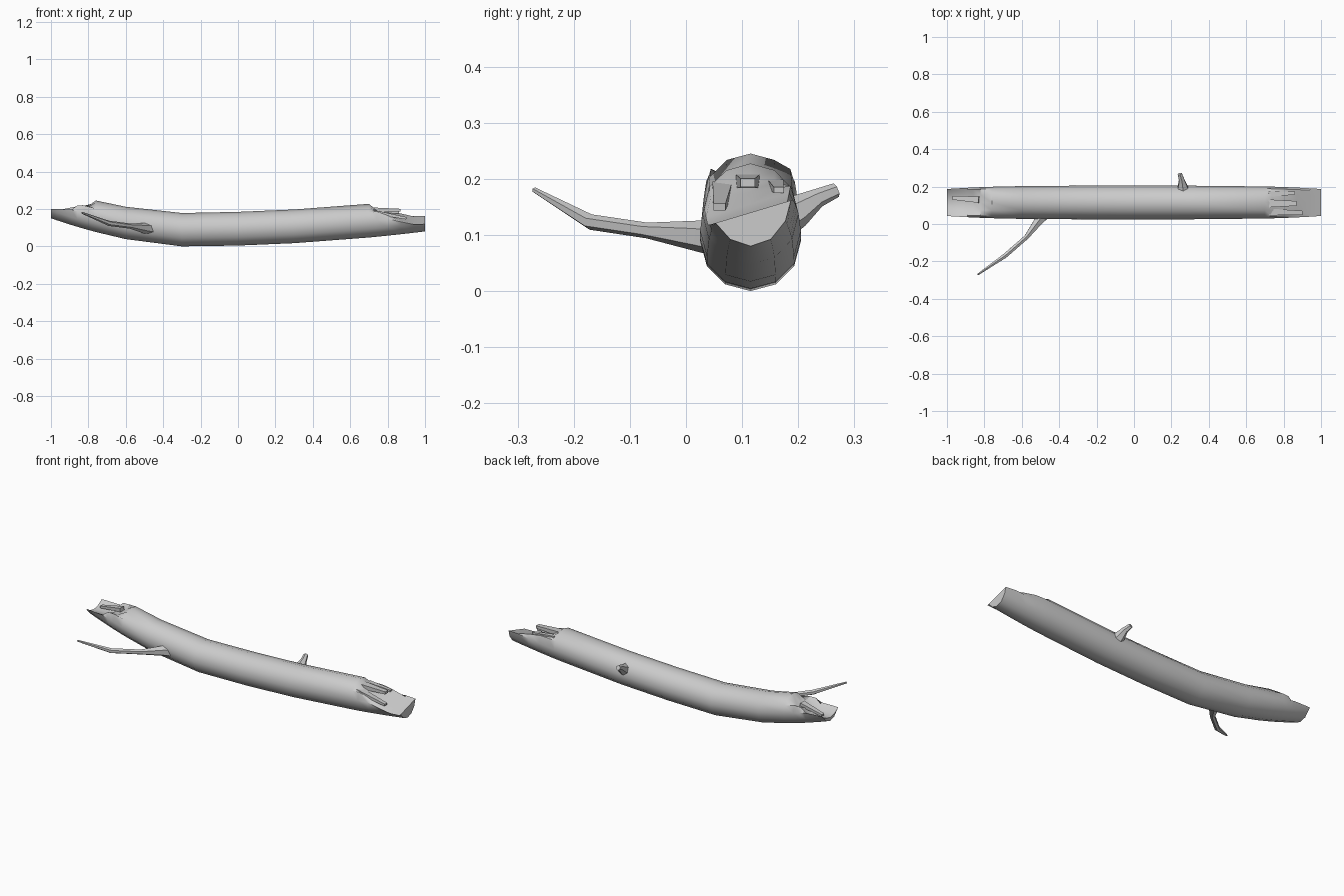
import bpy, bmesh, math
from mathutils import Vector

if "Cube" in bpy.data.objects:
    bpy.data.objects.remove(bpy.data.objects["Cube"])

bark = bpy.data.materials.new("grey_wood")
bark.use_nodes = True
grey = (0.6, 0.6, 0.6, 1)
bark.diffuse_color = grey
bark.node_tree.nodes["Principled BSDF"].inputs["Base Color"].default_value = grey


def loft(name, rings, sharp_angle):
    """Skin a list of equal-sized rings and cap both ends."""
    bm = bmesh.new()
    loops = [[bm.verts.new(point) for point in ring] for ring in rings]
    for near, far in zip(loops, loops[1:]):
        for i in range(len(near)):
            bm.faces.new((near[i - 1], near[i], far[i], far[i - 1]))
    bm.faces.new(loops[0])
    bm.faces.new(loops[-1])
    bmesh.ops.recalc_face_normals(bm, faces=bm.faces)
    mesh = bpy.data.meshes.new(name)
    bm.to_mesh(mesh)
    bm.free()
    mesh.materials.append(bark)
    obj = bpy.data.objects.new(name, mesh)
    bpy.context.collection.objects.link(obj)
    bpy.ops.object.select_all(action="DESELECT")
    obj.select_set(True)
    bpy.context.view_layer.objects.active = obj
    bpy.ops.object.shade_smooth_by_angle(angle=math.radians(sharp_angle))


def limb(name, points, radii, sides, flatness=1, sharp_angle=40):
    """Tapered tube that follows the points."""
    points = [Vector(point) for point in points]
    rings = []
    for k, point in enumerate(points):
        before = points[max(k - 1, 0)]
        after = points[min(k + 1, len(points) - 1)]
        along = (after - before).normalized()
        across = along.cross(Vector((0, 0, 1))).normalized()
        upward = across.cross(along) * flatness
        ring = []
        for i in range(sides):
            turn = math.tau * (i + 0.5) / sides
            ring.append(point + radii[k] * (across * math.cos(turn) + upward * math.sin(turn)))
        rings.append(ring)
    loft(name, rings, sharp_angle)


# Trunk: the underside curves up towards both ends
def underside(x):
    if x < -0.3:
        return 0.15 * ((-0.3 - x) / 0.7) ** 1.6
    return 0.08 * ((x + 0.3) / 1.3) ** 2


# Height of the broken surface at each end, with a hollow or a sideways slope
def break_height(x, offset, upward):
    if x < -0.8:
        rim = 0.2 if x < -0.88 else 0.225
        return rim - 0.03 * upward ** 2
    if x > 0.72:
        slope = min(0.3, 2 * (x - 0.72))
        return max(0.2 - 0.3 * (x - 0.72), 0.14) + slope * offset
    return math.inf


def trunk_ring(x, sides=12):
    half_width = 0.09 - 0.018 * x ** 4
    half_height = 0.09 - 0.01 * min(x, 0) ** 2
    middle = underside(x) + half_height
    ring = []
    for i in range(sides):
        turn = math.tau * i / sides
        offset = half_width * math.cos(turn)
        upward = math.sin(turn)
        z = min(middle + half_height * upward, break_height(x, offset, upward))
        ring.append((x, trunk_y + offset, z))
    return ring


trunk_y = 0.115
stations = (-1, -0.97, -0.89, -0.86, -0.82, -0.76, -0.6, -0.3,
            0, 0.3, 0.7, 0.74, 0.8, 0.87, 0.94, 1)
loft("trunk", [trunk_ring(x) for x in stations], sharp_angle=40)

# Long bent branch on the front
limb("front_branch",
     points=[(-0.44, 0.08, 0.09), (-0.5, 0.03, 0.097), (-0.575, -0.07, 0.108),
             (-0.69, -0.17, 0.123), (-0.835, -0.27, 0.18)],
     radii=[0.034, 0.029, 0.014, 0.014, 0.005], sides=6)

# Short stub on the back
limb("back_stub",
     points=[(0.265, 0.16, 0.125), (0.26, 0.2, 0.143), (0.255, 0.235, 0.166), (0.245, 0.268, 0.18)],
     radii=[0.042, 0.029, 0.017, 0.013], sides=6)


# Splinters standing in the broken ends, tapering towards the tip
def splinter(name, root, tip, radius):
    root, tip = Vector(root), Vector(tip)
    limb(name, points=[root, root.lerp(tip, 0.5), tip],
         radii=[radius, radius * 0.8, radius * 0.6],
         sides=4, flatness=0.6, sharp_angle=25)


splinter("middle_splinter", root=(0.72, 0.11, 0.195), tip=(0.87, 0.11, 0.193), radius=0.03)
splinter("front_splinter", root=(0.72, 0.065, 0.185), tip=(0.9, 0.06, 0.15), radius=0.025)
splinter("back_splinter", root=(0.72, 0.16, 0.19), tip=(0.86, 0.165, 0.18), radius=0.02)
splinter("left_end_splinter", root=(-0.83, 0.13, 0.21), tip=(-0.97, 0.14, 0.185), radius=0.024)
